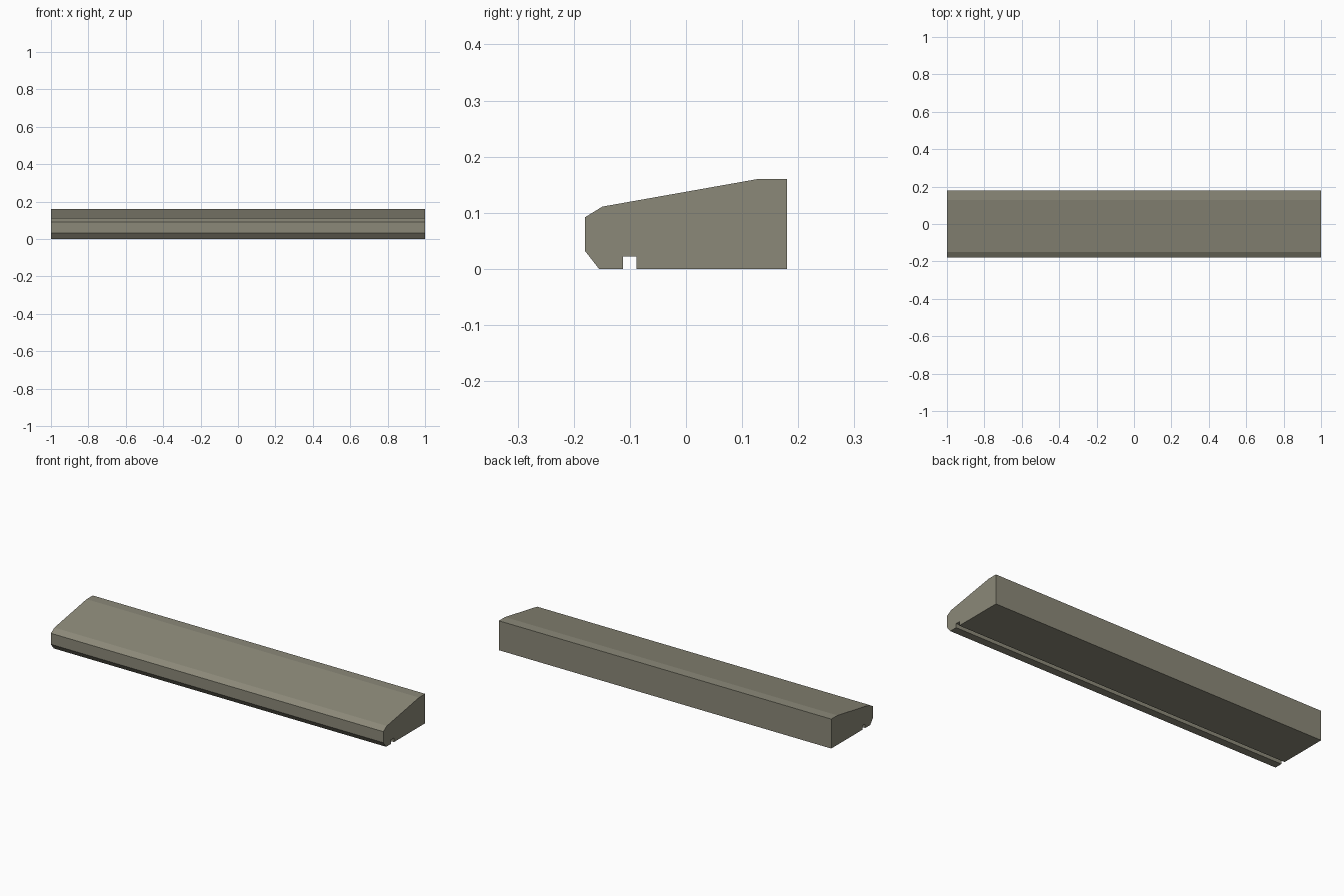
import bpy
import bmesh

if "Cube" in bpy.data.objects:
    bpy.data.objects.remove(bpy.data.objects["Cube"])

# Stone colour
stone = bpy.data.materials.new("warm grey stone")
stone.diffuse_color = (0.26, 0.25, 0.19, 1.0)
stone.use_nodes = True
stone.node_tree.nodes["Principled BSDF"].inputs["Base Color"].default_value = stone.diffuse_color

# Side profile (y, z): sloped top, chamfered nose, drip groove underneath
profile = [
    (0.18, 0.0), (0.18, 0.16), (0.127, 0.16), (-0.149, 0.111),
    (-0.18, 0.092), (-0.18, 0.032), (-0.155, 0.0),
    (-0.112, 0.0), (-0.112, 0.022), (-0.088, 0.022), (-0.088, 0.0),
]

# Sill: the profile extruded along its length
bm = bmesh.new()
end = bm.faces.new([bm.verts.new((-1.0, y, z)) for y, z in profile])
result = bmesh.ops.extrude_face_region(bm, geom=[end], use_keep_orig=True)
moved = [v for v in result["geom"] if isinstance(v, bmesh.types.BMVert)]
bmesh.ops.translate(bm, verts=moved, vec=(2.0, 0.0, 0.0))
bmesh.ops.recalc_face_normals(bm, faces=bm.faces)

mesh = bpy.data.meshes.new("window_sill")
bm.to_mesh(mesh)
bm.free()
mesh.materials.append(stone)
sill = bpy.data.objects.new("window_sill", mesh)
bpy.context.collection.objects.link(sill)
